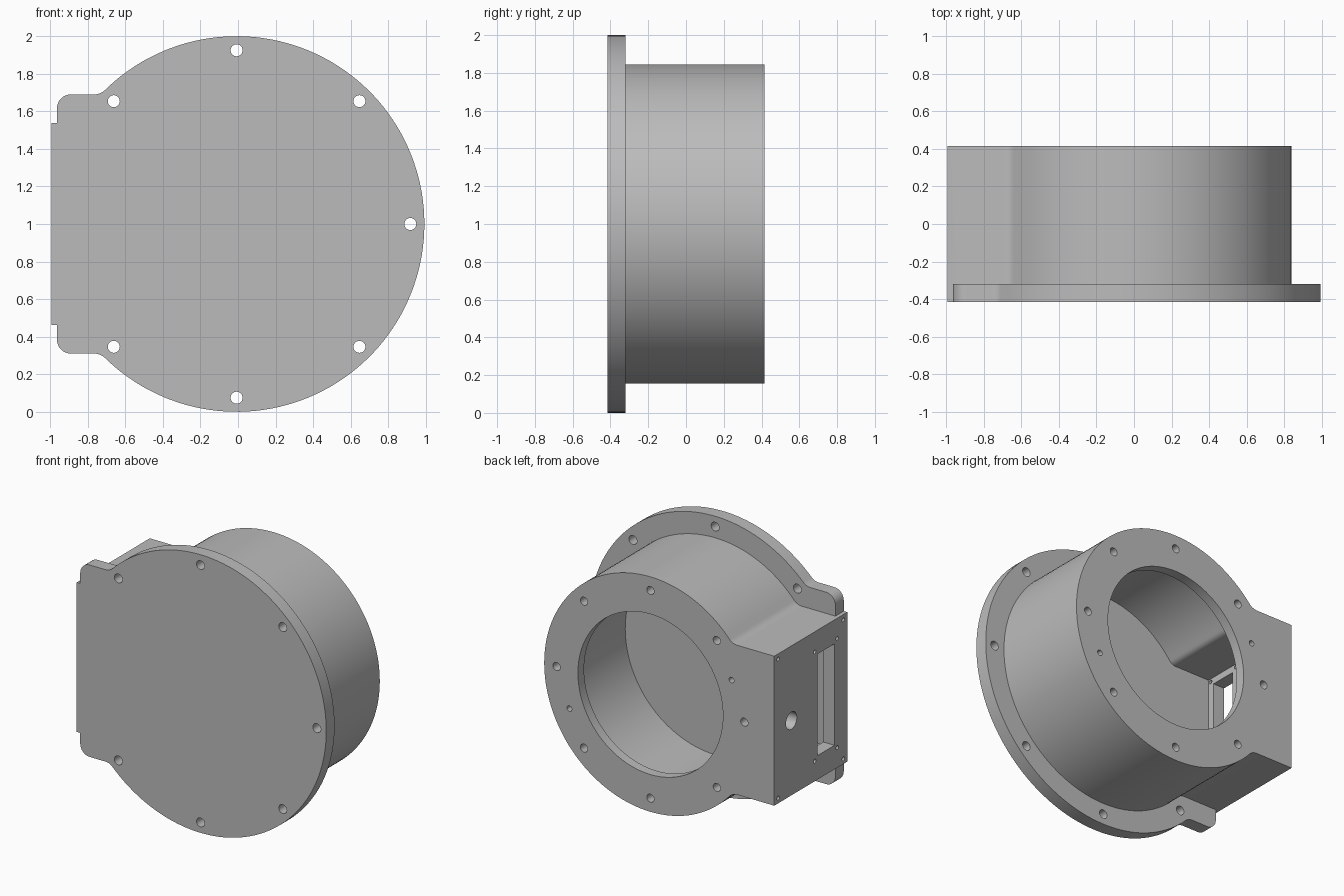
import bpy, bmesh
from math import pi, sin, cos, atan2, sqrt
from mathutils import Matrix, Vector

if "Cube" in bpy.data.objects:
    bpy.data.objects.remove(bpy.data.objects["Cube"], do_unlink=True)

CX, CZ = -0.0075, 1.0            # axis of the round housing
FRONT, BACK = -0.415, 0.415
FLANGE_BACK = -0.32
LEFT = -0.985                    # end wall of the box, relative to the axis

grey = bpy.data.materials.new("plain_grey")
grey.use_nodes = True
grey.diffuse_color = (0.5, 0.5, 0.5, 1)
grey.node_tree.nodes["Principled BSDF"].inputs["Base Color"].default_value = (0.5, 0.5, 0.5, 1)


def arc(center, radius, start, end, steps):
    return [(center[0] + radius * cos(start + (end - start) * i / steps),
             center[1] + radius * sin(start + (end - start) * i / steps))
            for i in range(steps + 1)]


def keyhole(radius, half_height, left, fillet, corner=0):
    """Circle with a box blended onto its -x side, as (x, z) points."""
    fz = half_height + fillet
    fx = -sqrt((radius + fillet) ** 2 - fz ** 2)
    turn = atan2(fz, fx)
    upper = arc((0, 0), radius, 0, turn, 56)
    upper += arc((fx, fz), fillet, turn + pi, 1.5 * pi, 6)[1:]
    if corner:
        upper += arc((left + corner, half_height - corner), corner, pi / 2, pi, 8)
    else:
        upper.append((left, half_height))
    return upper + [(x, -z) for x, z in reversed(upper[1:])]


def prism(bm, points, y0, y1):
    """Extrude an outline along y."""
    near = [bm.verts.new((CX + x, y0, CZ + z)) for x, z in points]
    far = [bm.verts.new((CX + x, y1, CZ + z)) for x, z in points]
    bm.faces.new(near)
    bm.faces.new(far[::-1])
    for i in range(len(points)):
        j = (i + 1) % len(points)
        bm.faces.new((near[i], far[i], far[j], near[j]))


def drill(bm, start, end, radius, sides=24):
    """Cylinder between two points given relative to the axis."""
    a, b = Vector(start), Vector(end)
    middle = (a + b) / 2 + Vector((CX, 0, CZ))
    spin = (b - a).to_track_quat('Z', 'Y').to_matrix().to_4x4()
    bmesh.ops.create_cone(bm, cap_ends=True, segments=sides, radius1=radius,
                          radius2=radius, depth=(b - a).length,
                          matrix=Matrix.Translation(middle) @ spin)


def make(name, bm):
    bmesh.ops.recalc_face_normals(bm, faces=bm.faces)
    mesh = bpy.data.meshes.new(name)
    bm.to_mesh(mesh)
    bm.free()
    mesh.materials.append(grey)
    obj = bpy.data.objects.new(name, mesh)
    bpy.context.collection.objects.link(obj)
    return obj


def combine(target, tool, operation):
    mod = target.modifiers.new(tool.name, 'BOOLEAN')
    mod.operation, mod.solver, mod.object = operation, 'EXACT', tool
    bpy.context.view_layer.objects.active = target
    bpy.ops.object.modifier_apply(modifier=mod.name)
    bpy.data.objects.remove(tool, do_unlink=True)


# Housing: drum with a box on its side
bm = bmesh.new()
prism(bm, keyhole(0.845, 0.5375, LEFT, 0.08), FRONT, BACK)
housing = make("housing", bm)

# Front flange with a rounded lobe beside the box
bm = bmesh.new()
prism(bm, keyhole(1.0, 0.69, -0.957, 0.08, 0.075), FRONT, FLANGE_BACK)
combine(housing, make("front_flange", bm), 'UNION')

# Hollow interior behind the closed front plate
bm = bmesh.new()
prism(bm, keyhole(0.715, 0.414, LEFT + 0.09, 0.06), FLANGE_BACK, BACK - 0.07)
combine(housing, make("interior_cutter", bm), 'DIFFERENCE')

# Openings and screw holes
bm = bmesh.new()
drill(bm, (0, 0.3, 0), (0, 0.5, 0), 0.577, 96)
for i in range(8):
    c, s = cos(i * pi / 4), sin(i * pi / 4)
    drill(bm, (0.747 * c, BACK - 0.15, 0.747 * s), (0.747 * c, 0.5, 0.747 * s), 0.029)
    if i != 4:
        drill(bm, (0.925 * c, -0.5, 0.925 * s), (0.925 * c, -0.25, 0.925 * s), 0.032)
for side in (-1, 1):
    # Small pin holes in the back ring
    x, z = -0.645 * side, 0.275 * side
    drill(bm, (x, 0.3, z), (x, 0.5, z), 0.02)
    # End wall: corner screws and connector screws
    for y in (-0.37, 0.37):
        drill(bm, (LEFT - 0.1, y, 0.5 * side), (LEFT + 0.1, y, 0.5 * side), 0.014, 16)
    for y in (-0.30, -0.045):
        drill(bm, (LEFT - 0.1, y, 0.393 * side), (LEFT + 0.15, y, 0.393 * side), 0.014, 16)
# Cable hole and connector slot in the end wall
drill(bm, (LEFT - 0.1, 0.22, 0), (LEFT + 0.15, 0.22, 0), 0.062, 32)
prism(bm, [(LEFT - 0.1, -0.365), (LEFT + 0.15, -0.365),
           (LEFT + 0.15, 0.365), (LEFT - 0.1, 0.365)], -0.27, -0.075)
combine(housing, make("opening_cutter", bm), 'DIFFERENCE')

# Smooth the round walls, keep machined edges crisp
bpy.ops.object.select_all(action='DESELECT')
housing.select_set(True)
bpy.context.view_layer.objects.active = housing
bpy.ops.object.shade_smooth_by_angle(angle=pi / 6)
